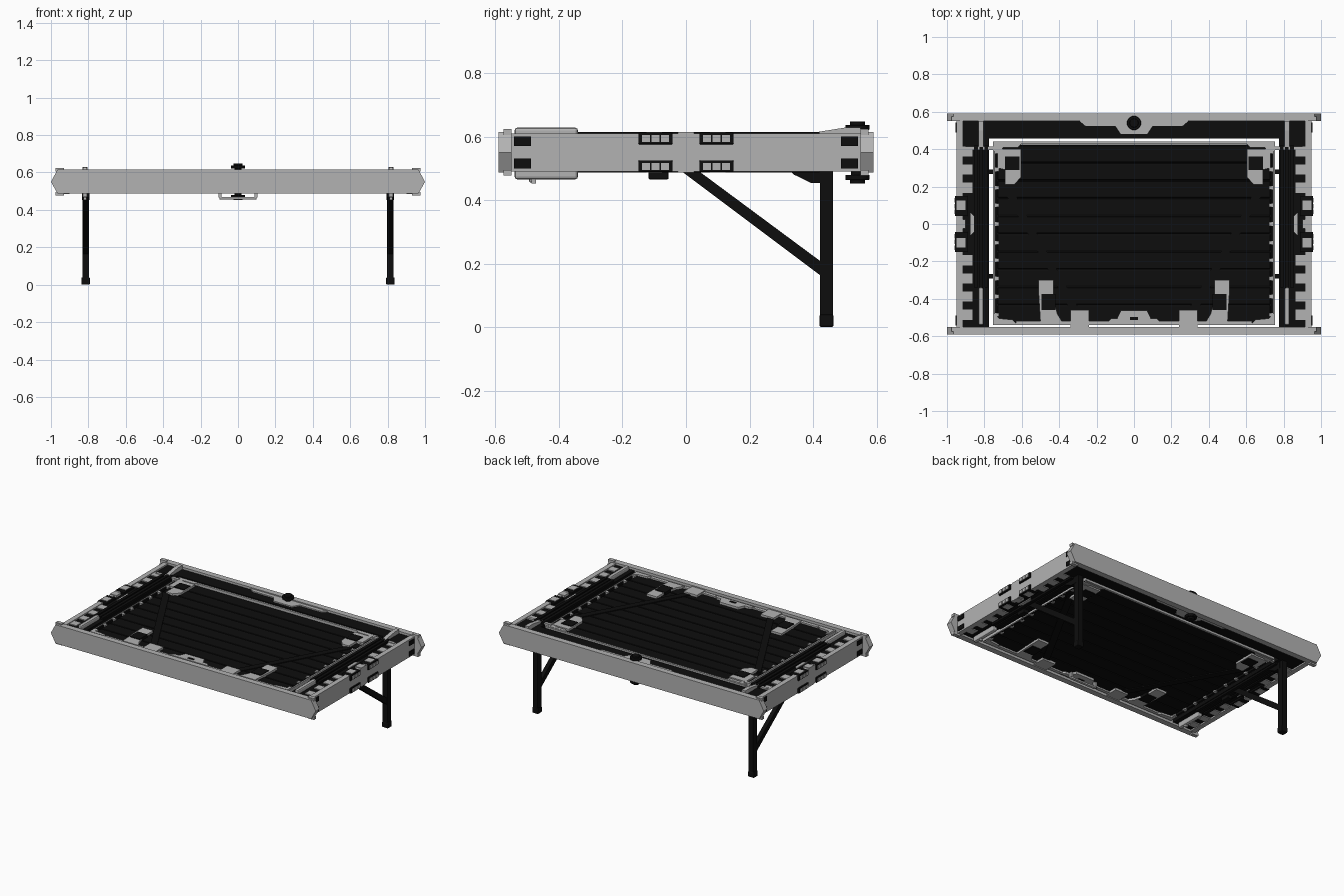
import bpy, bmesh, math
from mathutils import Matrix, Vector

cube = bpy.data.objects.get("Cube")
if cube:
    bpy.data.objects.remove(cube, do_unlink=True)


def material(name, value):
    m = bpy.data.materials.new(name)
    m.use_nodes = True
    colour = (value, value, value, 1)
    m.diffuse_color = colour
    bsdf = m.node_tree.nodes["Principled BSDF"]
    bsdf.inputs["Base Color"].default_value = colour
    bsdf.inputs["Roughness"].default_value = 0.6
    return m


GREY = material("light grey", 0.45)
BLACK = material("near black", 0.004)
LOW, HIGH, MID = 0.49, 0.61, 0.55


def finish(name, bm, mat, bevel=0):
    bmesh.ops.recalc_face_normals(bm, faces=bm.faces)
    mesh = bpy.data.meshes.new(name)
    bm.to_mesh(mesh)
    bm.free()
    mesh.materials.append(mat)
    ob = bpy.data.objects.new(name, mesh)
    bpy.context.collection.objects.link(ob)
    if bevel:
        mod = ob.modifiers.new("Bevel", "BEVEL")
        mod.width, mod.segments = bevel, 2
    return ob


def add_box(bm, x0, x1, y0, y1, z0, z1):
    size = Matrix.Diagonal((x1 - x0, y1 - y0, z1 - z0, 1))
    mid = Matrix.Translation(((x0 + x1) / 2, (y0 + y1) / 2, (z0 + z1) / 2))
    bmesh.ops.create_cube(bm, size=1, matrix=mid @ size)


def boxes(name, mat, items, z=(LOW, HIGH), mirror=True, bevel=0):
    """Boxes given by x and y limits, sharing one height span."""
    bm = bmesh.new()
    for x0, x1, y0, y1 in items:
        add_box(bm, x0, x1, y0, y1, *z)
        if mirror:
            add_box(bm, -x1, -x0, y0, y1, *z)
    return finish(name, bm, mat, bevel)


def prism(name, mat, points, a, b, axis="z", mirror=False, bevel=0):
    """Extrude a flat outline from a to b along an axis."""
    place = {"x": lambda p, t: (t, p[0], p[1]),
             "y": lambda p, t: (p[0], t, p[1]),
             "z": lambda p, t: (p[0], p[1], t)}[axis]
    bm = bmesh.new()
    for sign in ((1, -1) if mirror else (1,)):
        rings = []
        for t in (a, b):
            co = [Vector(place(p, t)) for p in points]
            rings.append([bm.verts.new((c.x * sign, c.y, c.z)) for c in co])
        bm.faces.new(rings[0])
        bm.faces.new(rings[1])
        n = len(points)
        for i in range(n):
            j = (i + 1) % n
            bm.faces.new((rings[0][i], rings[0][j], rings[1][j], rings[1][i]))
    return finish(name, bm, mat, bevel)


def symmetric(half):
    return half + [(-x, y) for x, y in reversed(half)]


# Front and back plates with pointed ends
hexagon = symmetric([(0.965, 0.615), (1, MID), (0.965, 0.487)])
for name, y in (("front_plate", -0.59), ("back_plate", 0.55)):
    prism(name, GREY, hexagon, y, y + 0.04, "y")
for name, y in (("front_ears", -0.575), ("back_ears", 0.55)):
    for part, z in (("upper", 0.605), ("lower", 0.477)):
        boxes(f"{part}_{name}", GREY, [(0.93, 0.975, y, y + 0.025)], (z, z + 0.018))

# Side plates with dark corner brackets
boxes("side_plates", GREY, [(0.915, 0.948, -0.55, 0.55)])
corners = [(0.93, 0.954, s - 0.027, s + 0.027) for s in (-0.515, 0.515)]
for part, z in (("upper", 0.57), ("lower", 0.5)):
    boxes(part + "_corner_brackets", BLACK, corners, (z, z + 0.03))

# Dark clips on the side plates, each with three small windows
for part, z in (("upper", 0.575), ("lower", 0.488)):
    clips, panes = [], []
    for y in (-0.096, 0.096):
        clips.append((0.89, 0.957, y - 0.054, y + 0.054))
        panes += [(0.95, 0.961, y + k * 0.03 - 0.012, y + k * 0.03 + 0.012)
                  for k in (-1, 0, 1)]
    boxes(part + "_side_clips", BLACK, clips, (z, z + 0.037), bevel=0.004)
    boxes(part + "_clip_windows", GREY, panes, (z + 0.007, z + 0.029))

# Dark side strips with ribs and light squares
boxes("side_strips", BLACK, [(0.775, 0.92, -0.55, 0.55)], (0.5, 0.6))
boxes("side_strip_ribs", BLACK,
      [(x, x + 0.02, -0.34, 0.42) for x in (0.78, 0.806, 0.835)], (0.487, 0.614))
rows = [k * 0.097 for k in (-5, -4, -3, -2, 2, 3, 4)]
boxes("side_squares", GREY, [(0.863, 0.917, y - 0.027, y + 0.027) for y in rows],
      (0.494, 0.606))
boxes("clip_squares", GREY, [(0.9, 0.948, y - 0.025, y + 0.025) for y in (-0.1, 0, 0.1)],
      (0.486, 0.615))
prism("side_tabs", GREY, [(0.848, -0.035), (0.875, -0.06), (0.875, 0.06), (0.848, 0.035)],
      0.494, 0.606, mirror=True)

# Upright latches near the front and small rods near the back
boxes("front_latches", GREY, [(0.805, 0.832, -0.54, -0.34)], (0.465, 0.628), bevel=0.009)
boxes("latch_pins", GREY, [(0.81, 0.827, -0.487, -0.472)], (0.452, 0.48))
prism("back_rods", GREY, [(0.4, 0.6), (0.4, 0.612), (0.5, 0.628), (0.55, 0.628), (0.55, 0.6)],
      0.805, 0.832, "x", mirror=True)
boxes("back_rod_crossbars", GREY, [(0.73, 0.9, 0.395, 0.415)], (0.5, 0.61))

# Back strip with stepped light trim
boxes("back_strip", BLACK, [(-0.92, 0.92, 0.457, 0.552)], (0.5, 0.6), mirror=False)
trim = symmetric([(0.29, 0.55), (0.26, 0.525), (0.1, 0.525), (0.07, 0.48)])
prism("back_trim", GREY, trim, 0.493, 0.608)

# Central panel of planks, set apart by a narrow gap
boxes("panel_core", BLACK, [(-0.735, 0.735, -0.53, 0.425)], (0.515, 0.585), mirror=False)
planks = [(-0.73, 0.73, -0.525 + i * 0.095, -0.435 + i * 0.095) for i in range(10)]
boxes("panel_planks", BLACK, planks, (0.507, 0.593), mirror=False, bevel=0.006)
boxes("panel_side_rails", BLACK, [(0.735, 0.75, -0.54, 0.44)], (0.5, 0.6))
boxes("panel_side_teeth", GREY, [(0.722, 0.742, y - 0.01, y + 0.01) for y in rows + [-0.1, 0, 0.1]],
      (0.497, 0.603))
boxes("panel_pivots", BLACK, [(0.74, 0.79, y - 0.012, y + 0.012) for y in (-0.28, 0.28)],
      (0.53, 0.57))
boxes("panel_end_rails", GREY, [(-0.75, 0.75, 0.428, 0.442), (-0.75, 0.75, -0.541, -0.53)],
      (0.497, 0.603), mirror=False)
boxes("panel_edge_lines", GREY, [(0.746, 0.753, -0.54, 0.44)], (0.5, 0.602))

# Corner and edge fittings of the panel
prism("back_corner_fittings", GREY,
      [(0.745, 0.43), (0.745, 0.39), (0.71, 0.39), (0.7, 0.41), (0.62, 0.41), (0.6, 0.43)],
      0.495, 0.605, mirror=True)
prism("front_corner_fittings", GREY,
      [(0.745, -0.53), (0.745, -0.48), (0.72, -0.505), (0.65, -0.512), (0.63, -0.53)],
      0.495, 0.605, mirror=True)
prism("back_blocks", GREY,
      [(0.605, 0.4), (0.605, 0.25), (0.64, 0.21), (0.69, 0.21), (0.69, 0.29), (0.73, 0.3), (0.73, 0.4)],
      0.493, 0.607, mirror=True)
boxes("back_block_pads", BLACK, [(0.612, 0.69, 0.29, 0.36)], (0.488, 0.612))
prism("front_blocks", GREY,
      [(0.43, -0.3), (0.51, -0.3), (0.51, -0.37), (0.5, -0.53), (0.38, -0.53), (0.41, -0.48), (0.43, -0.4)],
      0.493, 0.607, mirror=True)
boxes("front_block_pads", BLACK, [(0.42, 0.495, -0.46, -0.375)], (0.488, 0.612))
boxes("front_tabs", GREY, [(0.24, 0.34, -0.553, -0.46)], (0.492, 0.608))
boxes("front_trim", GREY, [(-0.63, 0.63, -0.532, -0.518)], (0.497, 0.603), mirror=False)
prism("front_centre_block", GREY,
      symmetric([(0.15, -0.53), (0.12, -0.505), (0.09, -0.505), (0.07, -0.462)]), 0.492, 0.608)
boxes("front_centre_slot", BLACK, [(-0.022, 0.022, -0.513, -0.498)], (0.49, 0.611), mirror=False)

# Flat diagonal braces across both faces of the panel
diagonal = [(0.72, 0.22), (0.67, 0.22), (0.29, -0.46), (0.34, -0.46)]
prism("panel_diagonals", BLACK, diagonal, 0.502, 0.598, mirror=True)

# Carrying handle under the front edge
for s in (-1, 1):
    boxes("handle_end", GREY, [(s * 0.095 - 0.008, s * 0.095 + 0.008, -0.495, -0.475)],
          (0.465, 0.5), mirror=False)
boxes("handle_grip", GREY, [(-0.1, 0.1, -0.495, -0.475)], (0.455, 0.47), mirror=False, bevel=0.006)

# Knobs above and below the back edge
bm = bmesh.new()
for s in (1, -1):
    for radius, offset, depth in ((0.02, 0.072, 0.036), (0.038, 0.079, 0.016), (0.024, 0.091, 0.014)):
        bmesh.ops.create_cone(bm, cap_ends=True, segments=20, radius1=radius, radius2=radius,
                              depth=depth, matrix=Matrix.Translation((0, 0.54, MID + s * offset)))
knob = finish("back_knobs", bm, BLACK, 0.003)

# Legs with feet, slanted struts and hinge brackets
boxes("legs", BLACK, [(0.796, 0.832, 0.422, 0.463)], (0.01, 0.52))
boxes("feet", BLACK, [(0.792, 0.838, 0.42, 0.465)], (0, 0.04), bevel=0.006)
prism("leg_struts", BLACK, [(-0.02, 0.495), (0.035, 0.495), (0.44, 0.195), (0.44, 0.15)],
      0.8, 0.828, "x", mirror=True)
prism("leg_hinges", BLACK, [(0.32, 0.5), (0.34, 0.48), (0.395, 0.453), (0.44, 0.453), (0.44, 0.5)],
      0.795, 0.833, "x", mirror=True)
boxes("strut_hinges", BLACK, [(0.795, 0.833, -0.118, -0.055)], (0.465, 0.5), bevel=0.004)

# Keep crisp edges while smoothing the round parts
bpy.ops.object.select_all(action="DESELECT")
knob.select_set(True)
bpy.context.view_layer.objects.active = knob
bpy.ops.object.shade_smooth_by_angle(angle=math.radians(35))
